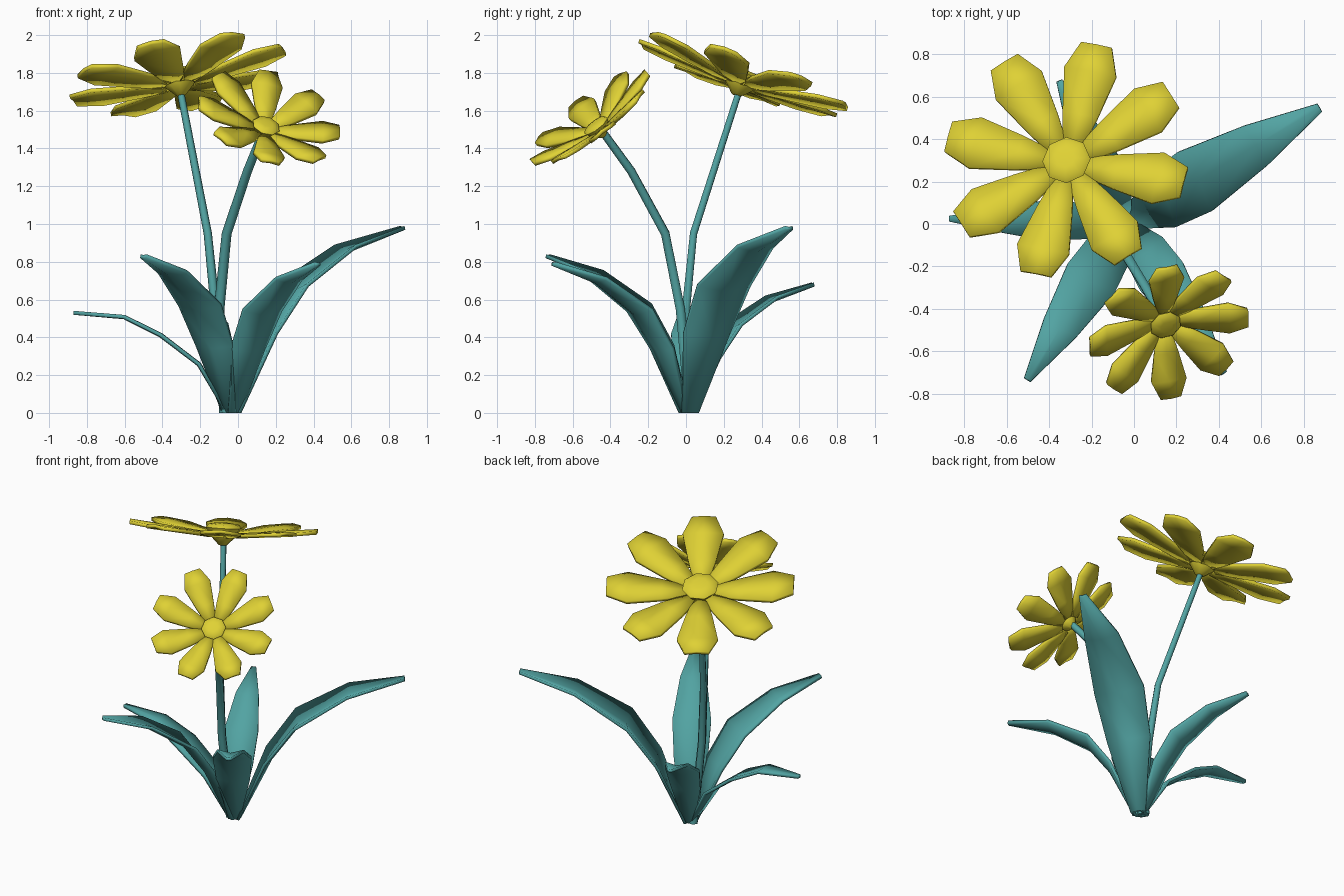
import bpy, bmesh, math
from mathutils import Vector as V

if "Cube" in bpy.data.objects:
    bpy.data.objects.remove(bpy.data.objects["Cube"])

def material(name, rgb):
    m = bpy.data.materials.new(name)
    m.diffuse_color = (*rgb, 1)
    m.use_nodes = True
    m.node_tree.nodes["Principled BSDF"].inputs["Base Color"].default_value = m.diffuse_color
    return m

YELLOW = material("petal yellow", (0.74, 0.64, 0.035))
TEAL = material("leaf teal", (0.085, 0.37, 0.365))

def loft(name, shells, mat, angle=180):
    """Skin each list of equal rings into a closed shell; join all in one object."""
    bm = bmesh.new()
    for rings in shells:
        vs = [[bm.verts.new(p) for p in ring] for ring in rings]
        n = len(vs[0])
        for a, b in zip(vs, vs[1:]):
            for i in range(n):
                j = (i + 1) % n
                bm.faces.new((a[i], a[j], b[j], b[i]))
        bm.faces.new(vs[0][::-1])
        bm.faces.new(vs[-1])
    bmesh.ops.recalc_face_normals(bm, faces=bm.faces)
    me = bpy.data.meshes.new(name)
    bm.to_mesh(me)
    bm.free()
    me.materials.append(mat)
    ob = bpy.data.objects.new(name, me)
    bpy.context.collection.objects.link(ob)
    bpy.ops.object.select_all(action='DESELECT')
    ob.select_set(True)
    bpy.context.view_layer.objects.active = ob
    bpy.ops.object.shade_smooth_by_angle(angle=math.radians(angle))
    return ob

def blade_ring(c, side, nrm, hw, keel, thick):
    """Closed cross-section of a thin blade; keel < 0 cups it, > 0 arches it."""
    top = [c + side * (u * hw) + nrm * (keel * (1 - u * u)) for u in (-1, 0, 1)]
    return top + [p - nrm * thick for p in reversed(top)]

def circle(c, u, v, r, n):
    return [c + (u * math.cos(2 * math.pi * i / n) + v * math.sin(2 * math.pi * i / n)) * r
            for i in range(n)]

# Leaves: arching cupped blades around a common root
ROOT = V((-0.035, 0.01, 0))
ARCH = ((0.0, 0.0), (0.165, 0.43), (0.34, 0.69), (0.66, 0.90), (1.0, 1.0))
DROOP = ((0.0, 0.0), (0.18, 0.49), (0.43, 0.78), (0.67, 0.96), (1.0, 1.0))
WIDTH = (0.3, 0.87, 1.0, 0.68, 0.14)

def leaf(name, tip, hw, profile, cup):
    flat = V((tip[0], tip[1], 0)) - ROOT
    out = flat.normalized()
    side = V((-out.y, out.x, 0))
    start = ROOT + out * 0.015
    length = flat.length - 0.015
    pts = [start + out * (r * length) + V((0, 0, z * tip[2])) for r, z in profile]
    rings = []
    for i, p in enumerate(pts):
        t = (pts[min(i + 1, 4)] - pts[max(i - 1, 0)]).normalized()
        nrm = t.cross(side).normalized()
        if nrm.z < 0:
            nrm = -nrm
        w = hw * WIDTH[i]
        ring = blade_ring(p, side, nrm, w, -cup * w, 0.02)
        rings.append([V((q.x, q.y, max(q.z, 0))) for q in ring])
    loft(name, [rings], TEAL)

leaf("leaf_right", (0.87, 0.545, 0.99), 0.16, ARCH, 0.25)
leaf("leaf_front_left", (-0.50, -0.73, 0.84), 0.13, ARCH, 0.25)
leaf("leaf_front_right", (0.42, -0.70, 0.80), 0.12, ARCH, 0.25)
leaf("leaf_left", (-0.87, 0.025, 0.54), 0.095, DROOP, 0.05)
leaf("leaf_back", (-0.35, 0.67, 0.69), 0.105, ARCH, 0.25)

# Stems: tapered six-sided tubes
def stem(name, pts, r0, r1):
    pts = [V(p) for p in pts]
    last = len(pts) - 1
    rings = []
    for i, p in enumerate(pts):
        t = (pts[min(i + 1, last)] - pts[max(i - 1, 0)]).normalized()
        if i == 0:
            t = V((0, 0, 1))
        u = V((0, 1, 0)).cross(t).normalized()
        rings.append(circle(p, u, t.cross(u), r0 + (r1 - r0) * i / last, 6))
    loft(name, [rings], TEAL, 80)

stem("stem_tall", [(-0.06, 0.0, 0), (-0.12, 0.0, 0.55), (-0.16, 0.04, 0.95),
                   (-0.31, 0.29, 1.73)], 0.028, 0.019)
stem("stem_short", [(-0.07, 0.02, 0), (-0.10, -0.03, 0.55), (-0.06, -0.11, 0.95),
                    (0.05, -0.29, 1.28), (0.13, -0.435, 1.48)], 0.03, 0.022)

# Flowers: eight flat-tipped petals round a domed centre
# petal stations: radius, half width
PETAL = ((0.08, 0.045), (0.24, 0.085), (0.45, 0.127), (0.58, 0.075))
DOME = ((0.025, -0.03), (0.075, 0.02), (0.115, 0.08), (0.095, 0.10), (0.045, 0.108))

def flower(name, base, normal, xaxis, offset, size, root, tip):
    """root and tip: petal heights above the stem end, for a flat or cupped bloom."""
    base, n = V(base), V(normal).normalized()
    u = V(xaxis)
    u = (u - n * u.dot(n)).normalized()
    v = n.cross(u)
    petals = []
    for k in range(8):
        a = math.radians(offset + 45 * k)
        d = u * math.cos(a) + v * math.sin(a)
        s = n.cross(d)
        rings = []
        for r, w in PETAL:
            h = root + (tip - root) * (r - 0.08) / 0.5
            rings.append(blade_ring(base + (d * r + n * h) * size, s, n, w * size,
                                    0.008 * size, 0.022))
        petals.append(rings)
    loft(name + "_petals", petals, YELLOW)
    rings = [circle(base + n * (h * size), u, v, r * size, 8) for r, h in DOME]
    loft(name + "_centre", [rings], YELLOW, 50)

flower("large_flower", (-0.305, 0.275, 1.71), (-0.175, 0.35, 1), (1, 0, 0),
       -14.5, 1.0, 0.04, 0.095)
flower("small_flower", (0.135, -0.445, 1.48), (0.35, -0.77, 1), (0.82, 0.57, 0),
       19, 0.665, 0.05, 0.18)
